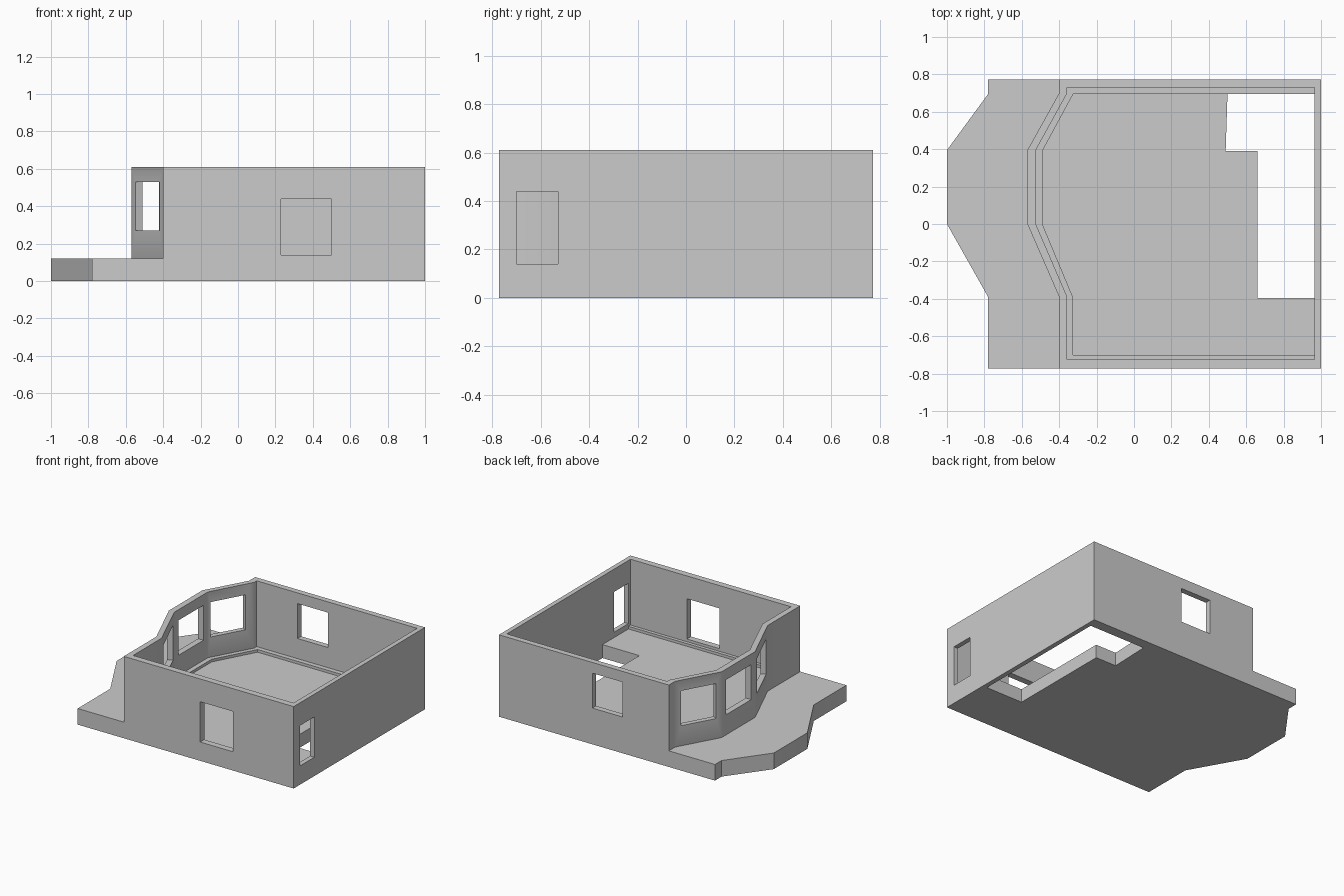
import bpy, bmesh, math
from mathutils import Vector

if "Cube" in bpy.data.objects:
    bpy.data.objects.remove(bpy.data.objects["Cube"])


def prism(name, pts, z0, z1):
    """Upright solid from a plan outline."""
    bm = bmesh.new()
    face = bm.faces.new([bm.verts.new((x, y, z0)) for x, y in pts])
    top = bmesh.ops.extrude_face_region(bm, geom=[face])["geom"]
    bmesh.ops.translate(bm, vec=(0, 0, z1 - z0),
                        verts=[v for v in top if isinstance(v, bmesh.types.BMVert)])
    bmesh.ops.recalc_face_normals(bm, faces=bm.faces)
    mesh = bpy.data.meshes.new(name)
    bm.to_mesh(mesh)
    bm.free()
    ob = bpy.data.objects.new(name, mesh)
    bpy.context.collection.objects.link(ob)
    return ob


def combine(target, other, op):
    """Apply a boolean and remove the helper object."""
    mod = target.modifiers.new(op, 'BOOLEAN')
    mod.operation, mod.solver, mod.object = op, 'EXACT', other
    bpy.context.view_layer.objects.active = target
    bpy.ops.object.modifier_apply(modifier=mod.name)
    bpy.data.objects.remove(other)


def window(a, b, f0, f1, z0, z1):
    """Cutter through the wall from a to b, between fractions f0 and f1."""
    a, b = Vector(a), Vector(b)
    d = b - a
    n = Vector((-d.y, d.x)).normalized() * 0.08
    p, q = a + d * f0, a + d * f1
    return prism("window_cutter", [p - n, q - n, q + n, p + n], z0, z1)


Y = 0.773
# plan outlines
deck = [(-0.78, -Y), (1, -Y), (1, Y), (-0.78, Y),
        (-0.78, 0.695), (-1, 0.395), (-1, 0), (-0.78, -0.39)]
outer = [(-0.40, -Y), (1, -Y), (1, Y), (-0.40, Y),
         (-0.40, 0.70), (-0.57, 0.395), (-0.57, 0), (-0.40, -0.39)]
room = [(-0.357, -0.725), (0.965, -0.725), (0.965, 0.73), (-0.357, 0.73),
        (-0.357, 0.70), (-0.525, 0.395), (-0.525, 0), (-0.357, -0.39)]
pan = [(-0.325, -0.70), (0.965, -0.70), (0.965, 0.695), (-0.325, 0.695),
       (-0.49, 0.39), (-0.49, 0), (-0.325, -0.395)]
stairwell = [(0.66, -0.395), (0.965, -0.395), (0.965, 0.695),
             (0.50, 0.695), (0.49, 0.39), (0.66, 0.39)]

# base slab with terrace, plus the house block
house = prism("house_shell", deck, 0, 0.12)
combine(house, prism("wall_block", outer, 0, 0.61), 'UNION')

# room, sunken floor inside a low curb, and floor opening
combine(house, prism("room_cutter", room, 0.12, 0.8), 'DIFFERENCE')
combine(house, prism("floor_cutter", pan, 0.10, 0.3), 'DIFFERENCE')
combine(house, prism("stairwell_cutter", stairwell, -0.1, 0.3), 'DIFFERENCE')

# windows: three in the bay, one each in back, front and right walls
for i in (4, 5, 6):
    combine(house, window(outer[i], outer[i + 1], 0.13, 0.88, 0.27, 0.53), 'DIFFERENCE')
for a, b, z0, z1 in [((-0.02, Y), (0.23, Y), 0.27, 0.53),
                     ((0.23, -Y), (0.50, -Y), 0.14, 0.44),
                     ((1, -0.70), (1, -0.53), 0.14, 0.44)]:
    combine(house, window(a, b, 0, 1, z0, z1), 'DIFFERENCE')

# soften only the shallow bay corners
bpy.ops.object.select_all(action='DESELECT')
house.select_set(True)
bpy.context.view_layer.objects.active = house
bpy.ops.object.shade_smooth_by_angle(angle=math.radians(30))
